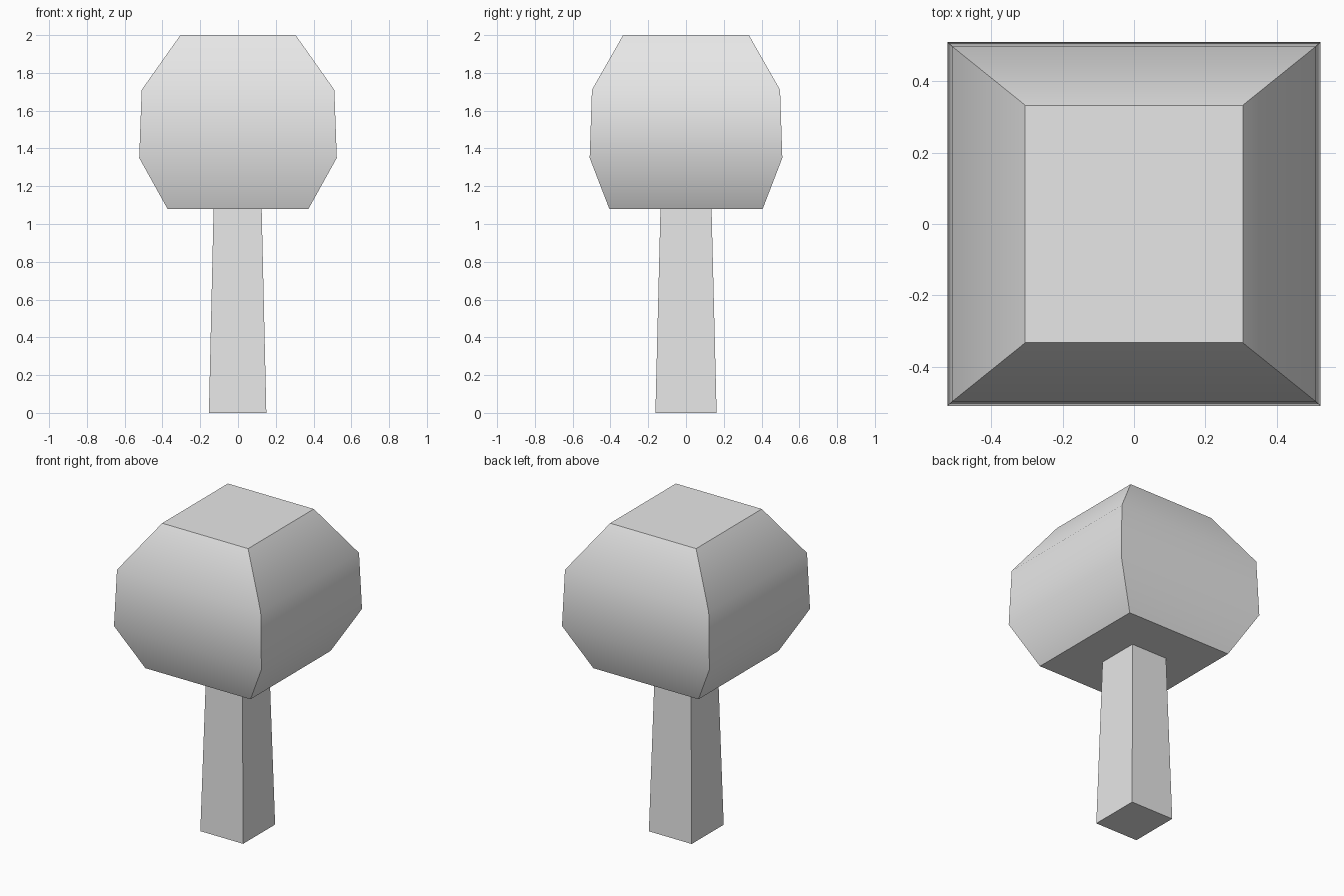
import bpy, bmesh, math

cube = bpy.data.objects.get("Cube")
if cube:
    bpy.data.objects.remove(cube, do_unlink=True)

grey = bpy.data.materials.new("light_grey")
grey.use_nodes = True
colour = (0.8, 0.8, 0.8, 1)
grey.diffuse_color = colour
grey.node_tree.nodes["Principled BSDF"].inputs["Base Color"].default_value = colour


def loft(name, rings):
    """Stack rectangular rings (half x, half y, z) into a closed solid."""
    bm = bmesh.new()
    loops = [[bm.verts.new((sx * hx, sy * hy, z))
              for sx, sy in ((-1, -1), (1, -1), (1, 1), (-1, 1))]
             for hx, hy, z in rings]
    bm.faces.new(loops[0][::-1])
    bm.faces.new(loops[-1])
    for low, high in zip(loops, loops[1:]):
        for i in range(4):
            j = (i + 1) % 4
            bm.faces.new((low[i], low[j], high[j], high[i]))
    mesh = bpy.data.meshes.new(name)
    bm.to_mesh(mesh)
    bm.free()
    mesh.materials.append(grey)
    obj = bpy.data.objects.new(name, mesh)
    bpy.context.collection.objects.link(obj)
    # Soft shading up the sides, crisp corners and caps
    bpy.ops.object.select_all(action='DESELECT')
    obj.select_set(True)
    bpy.context.view_layer.objects.active = obj
    bpy.ops.object.shade_smooth_by_angle(angle=math.radians(42))
    return obj


# Tapered square trunk
trunk = loft("trunk", [(0.152, 0.162, 0), (0.127, 0.135, 1.09)])
trunk.location.x = -0.002

# Boxy faceted crown
loft("crown", [(0.373, 0.406, 1.08), (0.523, 0.51, 1.35),
               (0.51, 0.498, 1.71), (0.305, 0.333, 2.0)])
